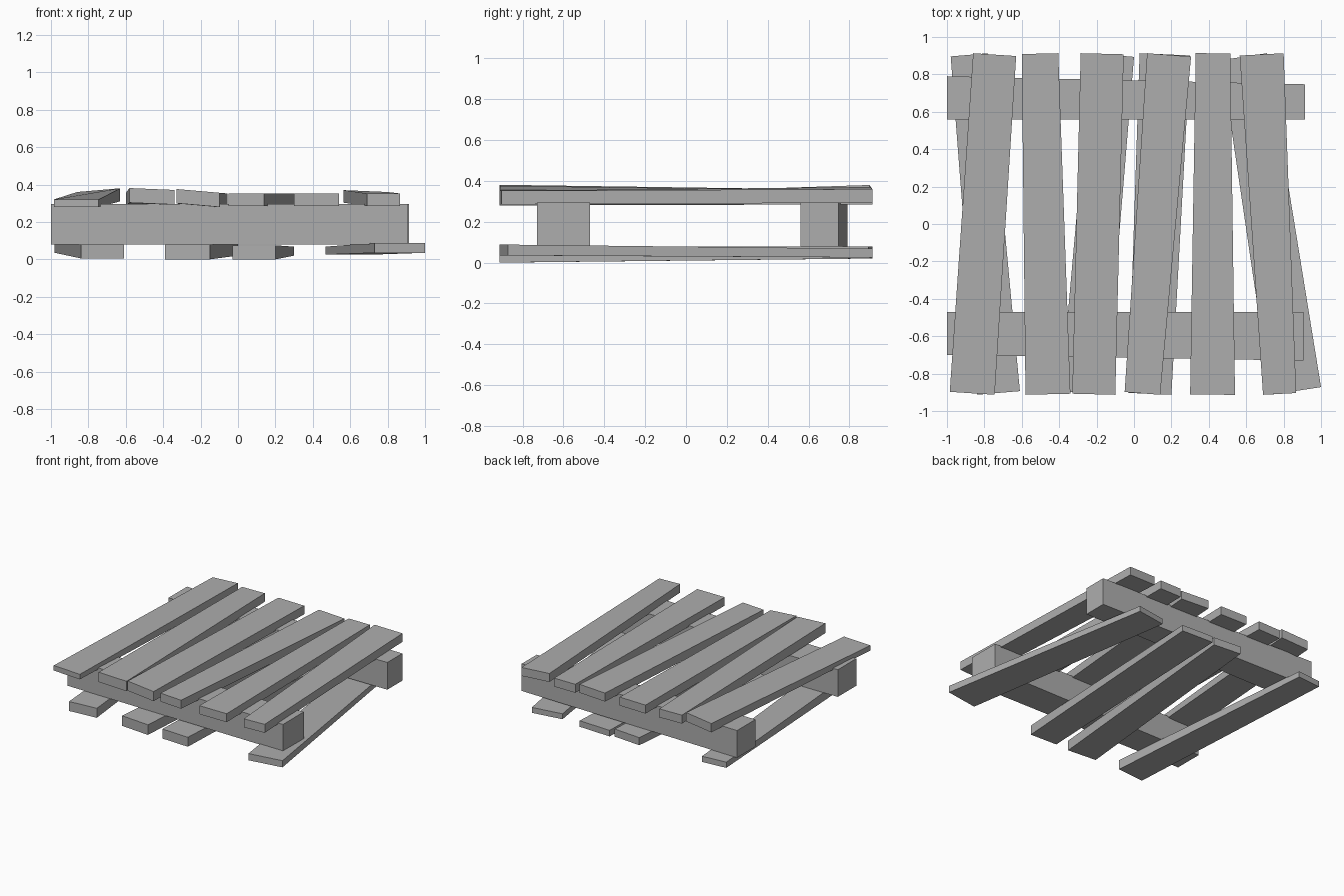
import bpy
import bmesh

default_cube = bpy.data.objects.get("Cube")
if default_cube:
    bpy.data.objects.remove(default_cube, do_unlink=True)

# Single weathered grey material
grey = bpy.data.materials.new("weathered_grey")
grey.use_nodes = True
colour = (0.42, 0.42, 0.42, 1)
grey.diffuse_color = colour
grey.node_tree.nodes["Principled BSDF"].inputs["Base Color"].default_value = colour

HALF_LENGTH = 0.913


def block(name, lower, upper):
    """Six-sided block from matching lower and upper corner loops."""
    bm = bmesh.new()
    low = [bm.verts.new(p) for p in lower]
    high = [bm.verts.new(p) for p in upper]
    bm.faces.new(low[::-1])
    bm.faces.new(high)
    for i in range(len(low)):
        j = (i + 1) % len(low)
        bm.faces.new((low[i], low[j], high[j], high[i]))
    bmesh.ops.recalc_face_normals(bm, faces=bm.faces)
    mesh = bpy.data.meshes.new(name)
    bm.to_mesh(mesh)
    bm.free()
    mesh.materials.append(grey)
    obj = bpy.data.objects.new(name, mesh)
    bpy.context.collection.objects.link(obj)
    return obj


def plank(name, front, back, front_z, back_z, front_roll=0, back_roll=0):
    """Board running front to back; ends are cut square to its own direction.
    Each z pair is bottom and top; roll raises the right edge over the left."""
    slope = (sum(back) - sum(front)) / (4 * HALF_LENGTH)
    lower, upper = [], []
    ends = ((front, front_z, front_roll, -1), (back, back_z, back_roll, 1))
    for xs, zs, roll, end in ends:
        skew = slope * (xs[1] - xs[0]) / 2
        mid = end * (HALF_LENGTH - abs(skew))
        sides = [(xs[0], mid + skew, -roll / 2), (xs[1], mid - skew, roll / 2)]
        if end > 0:
            sides.reverse()
        for x, y, lift in sides:
            lower.append((x, y, zs[0] + lift))
            upper.append((x, y, zs[1] + lift))
    return block(name, lower, upper)


def beam(name, outline, bottom, top):
    """Cross beam with a level base, extruded from a plan outline."""
    return block(name, [(x, y, bottom) for x, y in outline],
                 [(x, y, top) for x, y in outline])


# Two tapered cross beams
beam("front_beam", [(-1, -.7), (.905, -.73), (.905, -.47), (-1, -.47)], .08, .295)
beam("back_beam", [(-1, .56), (.915, .56), (.915, .747), (-1, .79)], .08, .295)

# Six crooked deck boards
level = (.285, .352)
plank("deck_board_1", (-.985, -.745), (-.86, -.63), (.28, .32), (.3, .37), 0, .02)
plank("deck_board_2", (-.58, -.34), (-.6, -.405), (.298, .376), (.288, .355), -.01)
plank("deck_board_3", (-.33, -.1), (-.285, -.055), (.29, .366), level, -.02)
plank("deck_board_4", (-.05, .14), (.07, .305), level, level)
plank("deck_board_5", (.3, .54), (.33, .515), level, level)
plank("deck_board_6", (.69, .867), (.565, .8), level, (.298, .365), 0, -.01)

# Four crooked bottom boards
plank("bottom_board_1", (-.84, -.61), (-.98, -.78), (.005, .08), (.035, .08))
plank("bottom_board_2", (-.39, -.15), (-.23, 0), (0, .08), (.02, .08))
plank("bottom_board_3", (-.03, .2), (.03, .3), (0, .075), (.02, .068))
plank("bottom_board_4", (.73, 1), (.467, .71), (.035, .088), (.025, .068), 0, 0)
